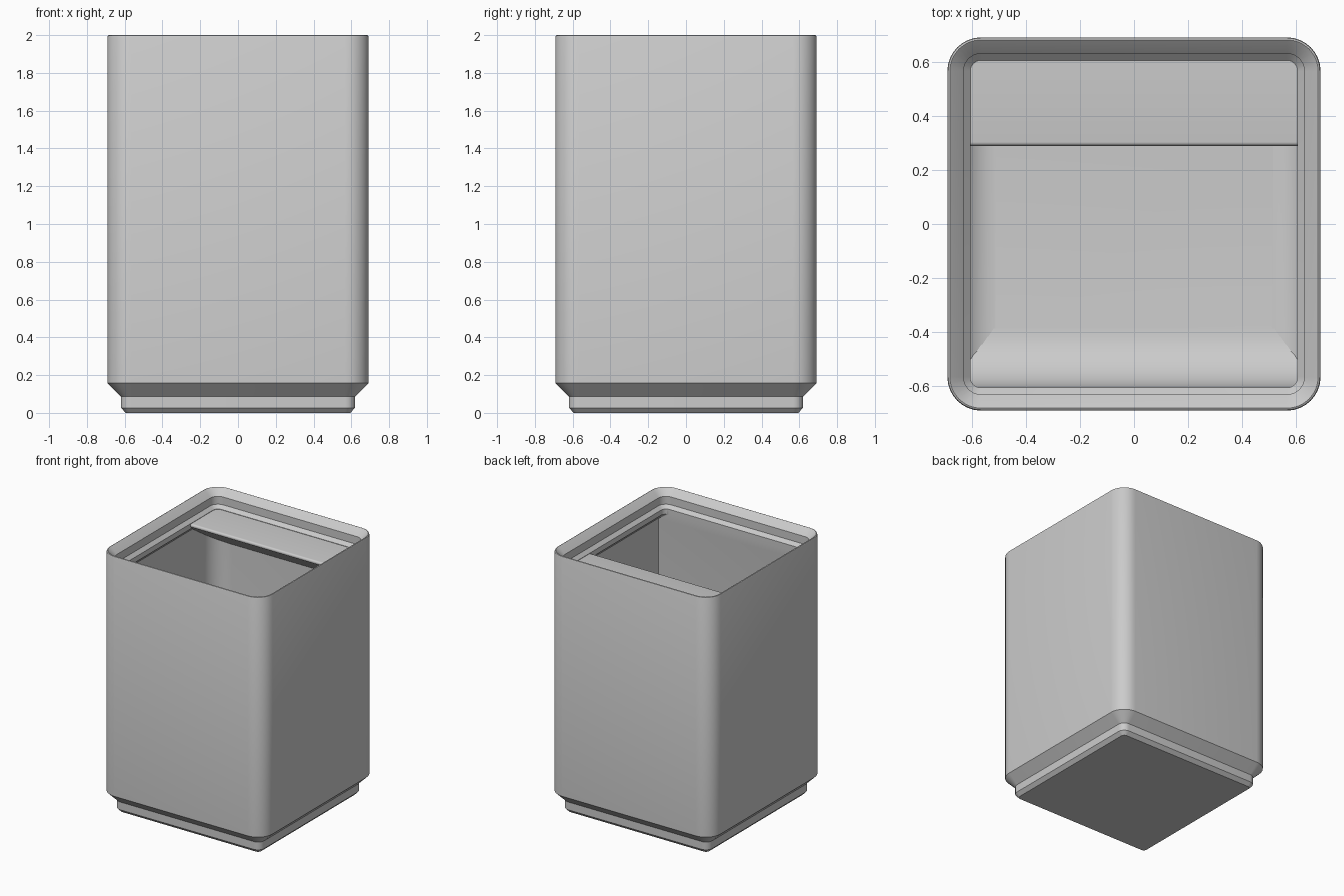
import bpy, bmesh, math

if "Cube" in bpy.data.objects:
    bpy.data.objects.remove(bpy.data.objects["Cube"])

grey = bpy.data.materials.new("light_grey")
grey.diffuse_color = (0.6, 0.6, 0.6, 1)
grey.use_nodes = True
grey.node_tree.nodes["Principled BSDF"].inputs["Base Color"].default_value = grey.diffuse_color

SEG = 8          # steps per rounded corner
LIP = 0.607      # half width of the opening
WALL = 0.66      # half width of the cavity
FLOOR = 0.235    # cavity floor height


def finish(name, bm):
    bmesh.ops.recalc_face_normals(bm, faces=bm.faces)
    me = bpy.data.meshes.new(name)
    bm.to_mesh(me)
    bm.free()
    me.materials.append(grey)
    ob = bpy.data.objects.new(name, me)
    bpy.context.collection.objects.link(ob)
    bpy.ops.object.select_all(action='DESELECT')
    ob.select_set(True)
    bpy.context.view_layer.objects.active = ob
    bpy.ops.object.shade_smooth_by_angle(angle=math.radians(30))
    return ob


def ring(bm, z, half, r, front=None, front_r=None):
    """Rounded square; the front side may sit at its own depth and radius."""
    front = half if front is None else front
    front_r = r if front_r is None else front_r
    verts = []
    corners = ((half, half, r), (-half, half, r),
               (-half, -front, front_r), (half, -front, front_r))
    for q, (x, y, rad) in enumerate(corners):
        cx, cy = x - math.copysign(rad, x), y - math.copysign(rad, y)
        for i in range(SEG + 1):
            a = math.pi / 2 * (q + i / SEG)
            verts.append(bm.verts.new((cx + rad * math.cos(a), cy + rad * math.sin(a), z)))
    return verts


def extrude_x(name, profile):
    """Solid from (y, z, half width) profile points, mirrored across x."""
    bm = bmesh.new()
    left = [bm.verts.new((-w, y, z)) for y, z, w in profile]
    right = [bm.verts.new((w, y, z)) for y, z, w in profile]
    n = len(profile)
    for i in range(n):
        j = (i + 1) % n
        bm.faces.new((left[i], left[j], right[j], right[i]))
    bm.faces.new(left)
    bm.faces.new(right[::-1])
    return finish(name, bm)


# bin body: stepped foot, outer wall, stacking lip, then cavity down to the floor
bm = bmesh.new()
rings = [ring(bm, z, h, r) for z, h, r in (
    (0, 0.594, 0.027), (0.027, 0.62, 0.053), (0.087, 0.62, 0.053),
    (0.158, 0.692, 0.125), (1.99, 0.692, 0.125), (1.997, 0.689, 0.122),
    (2.0, 0.683, 0.116), (1.997, 0.679, 0.112), (1.95, 0.632, 0.065),
    (1.89, 0.632, 0.065), (1.865, LIP, 0.04), (1.825, LIP, 0.04))]
rings.append(ring(bm, 1.772, WALL, 0.145, LIP, 0.004))
FIL = 0.145
for i in range(SEG + 1):
    a = math.pi / 2 * i / SEG
    inset = FIL * (1 - math.cos(a))
    rings.append(ring(bm, FLOOR + FIL * (1 - math.sin(a)), WALL - inset,
                      FIL - inset + 0.004, LIP, 0.004))
for lo, hi in zip(rings, rings[1:]):
    for i in range(len(lo)):
        j = (i + 1) % len(lo)
        bm.faces.new((lo[i], lo[j], hi[j], hi[i]))
bm.faces.new(rings[0][::-1])
bm.faces.new(rings[-1])
bmesh.ops.remove_doubles(bm, verts=bm.verts, dist=0.0002)
finish("bin_body", bm)

# curved scoop along the front of the floor
R = 0.22
W = 0.665
scoop = [(-LIP - 0.01, FLOOR - 0.02, W), (-LIP - 0.01, FLOOR + R, W)]
for i in range(13):
    a = math.pi / 2 * i / 12
    scoop.append((-LIP + R * (1 - math.cos(a)), FLOOR + R * (1 - math.sin(a)) + 0.0005, W))
scoop.append((-LIP + R, FLOOR - 0.02, W))
extrude_x("front_scoop", scoop)

# label shelf at the back, sloping underneath, with a rounded front edge
TOP, EDGE, RAD = 1.862, 0.29, 0.014
slope = math.radians(34)
shelf = [(0.675, TOP, 0.6), (0.58, TOP, W)]
for i in range(9):
    a = math.pi / 2 + (math.pi - slope) * i / 8
    shelf.append((EDGE + RAD + RAD * math.cos(a), TOP - RAD + RAD * math.sin(a), W))
y0, z0, _ = shelf[-1]
for y, w in ((0.58, W), (0.675, 0.6)):
    shelf.append((y, z0 - (y - y0) * math.tan(slope), w))
extrude_x("label_shelf", shelf)
